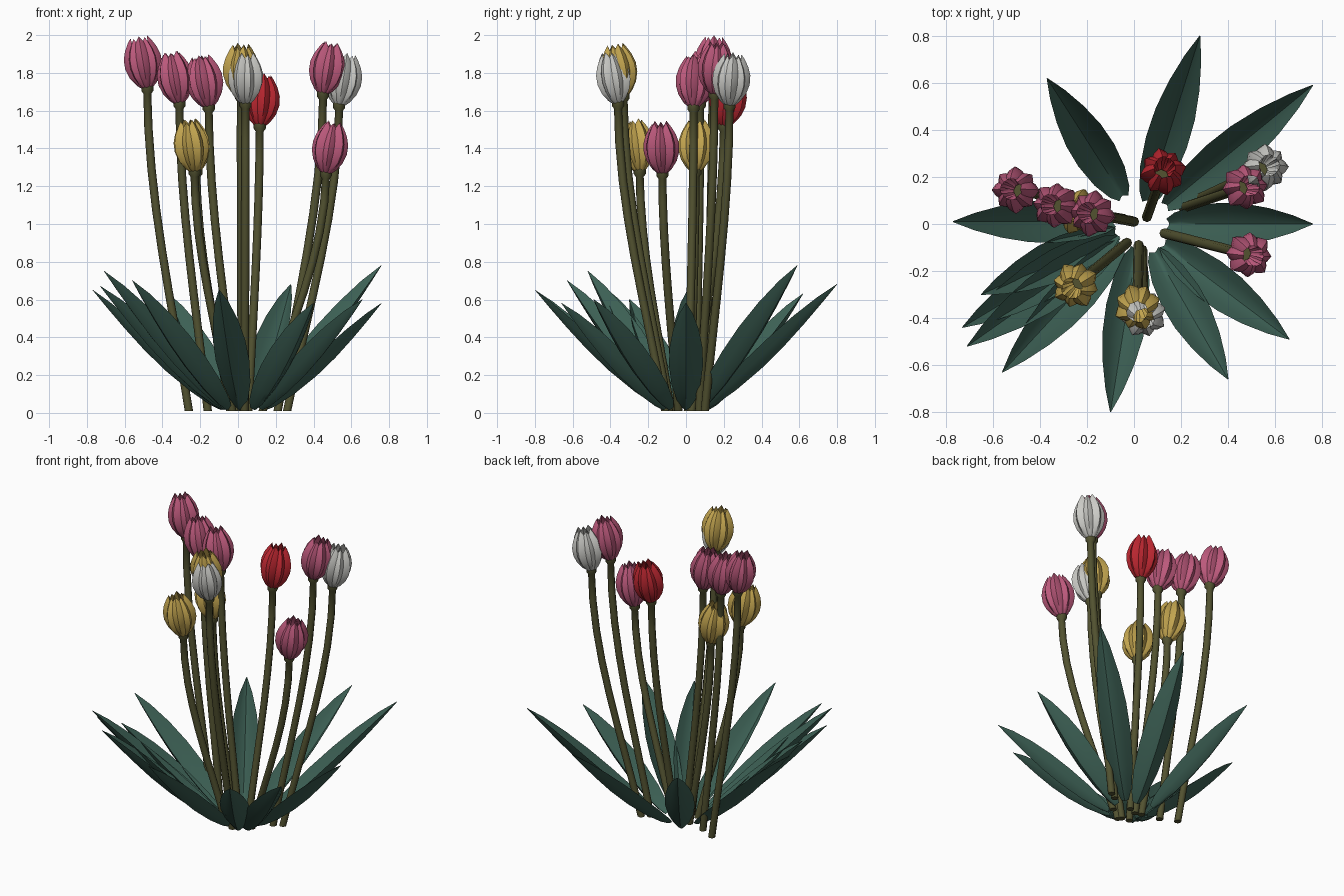
import bpy, bmesh, math
from mathutils import Vector, Matrix

if "Cube" in bpy.data.objects:
    bpy.data.objects.remove(bpy.data.objects["Cube"])


def material(name, rgb):
    m = bpy.data.materials.new(name)
    m.diffuse_color = (*rgb, 1)
    m.use_nodes = True
    m.node_tree.nodes["Principled BSDF"].inputs["Base Color"].default_value = m.diffuse_color
    return m


LEAF = material("leaf_green", (0.045, 0.115, 0.088))
STEM = material("stem_green", (0.085, 0.085, 0.03))
PETAL = {
    "pink": material("pink", (0.50, 0.10, 0.20)),
    "yellow": material("yellow", (0.55, 0.38, 0.08)),
    "white": material("white", (0.60, 0.60, 0.57)),
    "red": material("red", (0.50, 0.02, 0.03)),
}


def add_grid(bm, rows, closed=False):
    """Skin a list of equally long point rows."""
    vs = [[bm.verts.new(p) for p in r] for r in rows]
    n = len(rows[0])
    for a, b in zip(vs, vs[1:]):
        for i in range(n if closed else n - 1):
            j = (i + 1) % n
            bm.faces.new((a[i], a[j], b[j], b[i]))
    return vs


def finish(bm, name, mat, angle=50):
    bmesh.ops.remove_doubles(bm, verts=bm.verts, dist=0.0001)
    bmesh.ops.recalc_face_normals(bm, faces=bm.faces)
    me = bpy.data.meshes.new(name)
    bm.to_mesh(me)
    bm.free()
    me.materials.append(mat)
    ob = bpy.data.objects.new(name, me)
    bpy.context.collection.objects.link(ob)
    bpy.ops.object.select_all(action='DESELECT')
    ob.select_set(True)
    bpy.context.view_layer.objects.active = ob
    bpy.ops.object.shade_smooth_by_angle(angle=math.radians(angle))
    return ob


def build_stem(base, top):
    """Gently bent tube with a small collar under the bloom."""
    bm = bmesh.new()
    base = Vector((*base, 0.01))
    top = Vector(top)
    d = top - base
    path = []
    for k in range(9):
        t = k / 8
        f = 1.2 * t + 0.6 * t * t - 0.8 * t ** 3
        path.append((base + Vector((d.x * f, d.y * f, d.z * t)), 0.022))
    path[-1] = (path[-1][0] - Vector((0, 0, 0.03)), 0.021)
    path += [(top - Vector((0, 0, 0.015)), 0.032), (top + Vector((0, 0, 0.012)), 0.032)]
    rows = [[c + Vector((r * math.cos(i * math.pi / 4), r * math.sin(i * math.pi / 4), 0))
             for i in range(8)] for c, r in path]
    vs = add_grid(bm, rows, True)
    bm.faces.new(vs[0])
    bm.faces.new(vs[-1])
    finish(bm, "stem", STEM)


# height, keel radius, half angle in degrees
PETAL_PROFILE = [(-0.005, 0.024, 36), (0.022, 0.054, 36), (0.065, 0.083, 35), (0.115, 0.099, 34),
                 (0.165, 0.099, 33), (0.21, 0.085, 31), (0.248, 0.064, 25), (0.275, 0.044, 1)]


def build_bloom(top, lean, colour, spin):
    """Closed bud of broad pointed petals: four outer, four inner."""
    bm = bmesh.new()
    axis = Vector((lean.x, lean.y, 1)).normalized()
    m = Matrix.Translation(top) @ Vector((0, 0, 1)).rotation_difference(axis).to_matrix().to_4x4()
    for p in range(8):
        a0 = spin + p * math.pi / 4
        size, high = ((1.0, 1.0), (0.95, 0.97))[p % 2]
        rows = []
        for z, r, half in PETAL_PROFILE:
            row = []
            for s, k in ((-1, 0.72), (-0.5, 0.86), (0, 1), (0.5, 0.86), (1, 0.72)):
                a = a0 + s * math.radians(half)
                rr = r * size * (k if half > 5 else 1)
                row.append(m @ Vector((rr * math.cos(a), rr * math.sin(a), z * high)))
            rows.append(row)
        add_grid(bm, rows)
    finish(bm, colour + "_bloom", PETAL[colour])


# along the leaf, half width, sag of the midrib
LEAF_PROFILE = [(0.0, 0.022, 0.0), (0.06, 0.048, 0.018), (0.2, 0.076, 0.038), (0.38, 0.090, 0.048),
                (0.55, 0.087, 0.045), (0.72, 0.068, 0.032), (0.88, 0.037, 0.015), (1.0, 0.002, 0.0)]


def build_leaf(base, tip):
    """Long pointed blade, deeply cupped along its midrib."""
    bm = bmesh.new()
    base = Vector((*base, 0.015))
    d = Vector(tip) - base
    side = d.cross(Vector((0, 0, 1))).normalized()
    up = side.cross(d).normalized()
    rows = []
    for t, w, sag in LEAF_PROFILE:
        c = base + d * t - up * sag
        c.z = max(c.z, 0.003)
        rows.append([c + side * (w * s) + up * (w * 0.85 * abs(s) ** 1.4)
                     for s in (-1, -0.6, -0.25, 0, 0.25, 0.6, 1)])
    add_grid(bm, rows)
    finish(bm, "leaf", LEAF)


# flowers: colour, stem base, stem top
FLOWERS = [
    ("pink", (-0.26, 0.10), (-0.48, 0.14, 1.72)),
    ("pink", (-0.16, 0.05), (-0.31, 0.075, 1.64)),
    ("pink", (0.0, 0.01), (-0.155, 0.04, 1.62)),
    ("yellow", (-0.03, -0.08), (-0.23, -0.245, 1.28)),
    ("yellow", (-0.04, 0.02), (-0.22, 0.05, 1.28)),
    ("yellow", (0.02, -0.09), (0.015, -0.33, 1.68)),
    ("white", (0.035, -0.11), (0.04, -0.36, 1.64)),
    ("red", (0.055, 0.03), (0.115, 0.20, 1.52)),
    ("pink", (0.21, 0.07), (0.45, 0.15, 1.69)),
    ("white", (0.26, 0.10), (0.535, 0.23, 1.63)),
    ("pink", (0.13, -0.04), (0.465, -0.125, 1.27)),
]
for i, (colour, base, top) in enumerate(FLOWERS):
    build_stem(base, top)
    lean = (Vector(top[:2]) - Vector(base)).normalized() * 0.17
    build_bloom(Vector(top), lean, colour, i * 0.7)

# leaves: base, tip
LEAVES = [
    ((-0.05, 0.12), (-0.37, 0.62, 0.63)),
    ((0.06, 0.10), (0.28, 0.80, 0.68)),
    ((0.14, 0.08), (0.76, 0.59, 0.78)),
    ((0.15, 0.0), (0.76, 0.0, 0.58)),
    ((0.13, -0.09), (0.66, -0.49, 0.60)),
    ((0.09, -0.12), (0.40, -0.66, 0.58)),
    ((0.01, -0.11), (-0.10, -0.80, 0.65)),
    ((-0.06, -0.09), (-0.56, -0.63, 0.70)),
    ((-0.07, -0.07), (-0.71, -0.52, 0.75)),
    ((-0.08, -0.05), (-0.73, -0.44, 0.67)),
    ((-0.08, -0.04), (-0.65, -0.30, 0.60)),
    ((-0.09, 0.01), (-0.77, 0.01, 0.65)),
]
for base, tip in LEAVES:
    build_leaf(base, tip)
